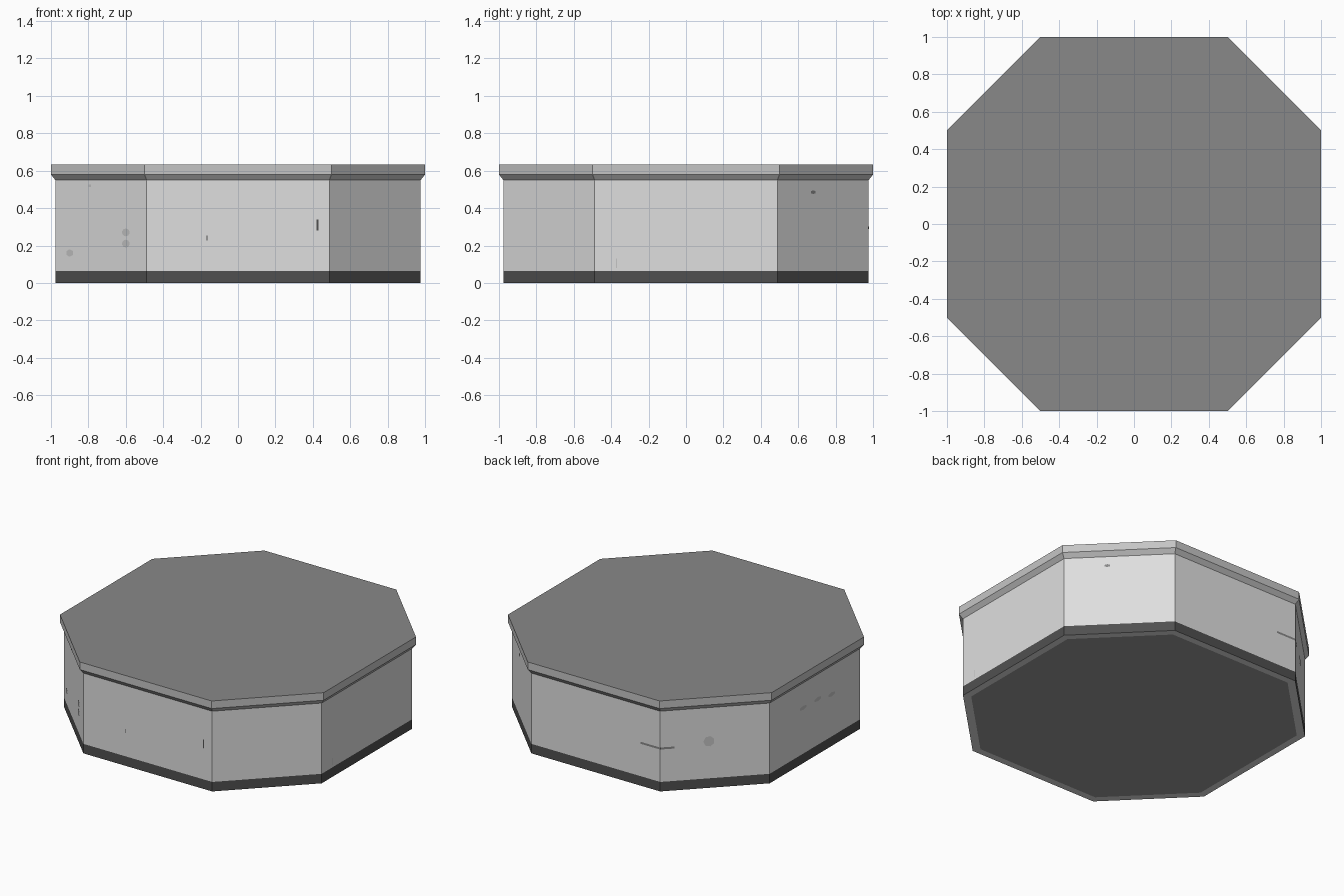
import bpy, math
from mathutils import Vector

if "Cube" in bpy.data.objects:
    bpy.data.objects.remove(bpy.data.objects["Cube"])


def material(name, grey):
    c = grey / 255
    lin = ((c + 0.055) / 1.055) ** 2.4
    m = bpy.data.materials.new(name)
    m.diffuse_color = (lin, lin, lin, 1)
    m.use_nodes = True
    m.node_tree.nodes["Principled BSDF"].inputs["Base Color"].default_value = m.diffuse_color
    return m


WALL = material("light grey wall", 223)
RIM = material("mid grey rim", 197)
TOP = material("dark grey top", 137)
BASE = material("charcoal base", 80)
UNDER = material("grey underside", 155)


def octagon(half, z):
    """Cut-corner square: flats are as long as half the width."""
    h, c = half, half / 2
    return [(c, -h, z), (h, -c, z), (h, c, z), (c, h, z),
            (-c, h, z), (-h, c, z), (-h, -c, z), (-c, -h, z)]


def add_mesh(name, verts, faces, mats, indices):
    me = bpy.data.meshes.new(name)
    me.from_pydata(verts, [], faces)
    for m in mats:
        me.materials.append(m)
    for p, i in zip(me.polygons, indices):
        p.material_index = i
    me.update()
    ob = bpy.data.objects.new(name, me)
    bpy.context.collection.objects.link(ob)
    return ob


def loft(name, rings, mats, ring_mats, bottom=None, top=None):
    """Stack octagon rings (half, z); one material index per band, optional caps."""
    verts = [v for half, z in rings for v in octagon(half, z)]
    faces, idx = [], []
    for r, mi in enumerate(ring_mats):
        for k in range(8):
            a, b = r * 8 + k, r * 8 + (k + 1) % 8
            faces.append((a, b, b + 8, a + 8))
            idx.append(mi)
    if bottom is not None:
        faces.append(tuple(reversed(range(8))))
        idx.append(bottom)
    if top is not None:
        n = len(verts)
        faces.append(tuple(range(n - 8, n)))
        idx.append(top)
    return add_mesh(name, verts, faces, mats, idx)


# Body: underside panel, pale underside border, dark base band, pale wall
loft("body", [(0.93, 0), (0.977, 0), (0.977, 0.065), (0.977, 0.55)],
     [UNDER, WALL, BASE], [1, 2, 1], bottom=0)

# Lid: flared lower edge, upright rim, dark top
loft("lid", [(0.977, 0.55), (1.0, 0.58), (1.0, 0.632)],
     [RIM, TOP], [0, 0], top=1)

# Wall marks: thin flat patches on the eight walls
CORNERS = [Vector(v) for v in octagon(0.977, 0)]
WALLS = {"front": 7, "front_right": 0, "right": 1, "back_right": 2,
         "back": 3, "back_left": 4, "left": 5, "front_left": 6}


def mark(name, wall, t, z, w, h, mat, sides=4):
    """Patch on a wall; t runs 0..1 along it anticlockwise seen from above."""
    k = WALLS[wall]
    a, b = CORNERS[k], CORNERS[(k + 1) % 8]
    u = (b - a).normalized()
    n = Vector((u.y, -u.x, 0))
    c = a.lerp(b, t) + n * 0.002 + Vector((0, 0, z))
    s = 1 / math.cos(math.pi / sides)
    verts = []
    for i in range(sides):
        ang = 2 * math.pi * (i + 0.5) / sides
        verts.append(c + u * (math.cos(ang) * s * w / 2)
                     + Vector((0, 0, math.sin(ang) * s * h / 2)))
    add_mesh(name, verts, [tuple(range(sides))], [mat], [0])


# Dark scratches
mark("front_scratch", "front", 0.935, 0.31, 0.009, 0.06, BASE)
mark("front_nick", "front", 0.33, 0.24, 0.005, 0.025, BASE)
mark("back_scrape", "back", 0.925, 0.295, 0.15, 0.014, TOP)
mark("back_left_scrape", "back_left", 0.065, 0.295, 0.09, 0.014, TOP)

# Pale stains
for i, z in enumerate((0.27, 0.21)):
    mark(f"front_left_spot_{i}", "front_left", 0.775, z, 0.055, 0.04, RIM, 10)
mark("front_left_stain", "front_left", 0.16, 0.16, 0.05, 0.035, RIM, 6)
mark("front_left_fleck", "front_left", 0.38, 0.52, 0.02, 0.012, RIM)
mark("back_left_stain", "back_left", 0.445, 0.32, 0.065, 0.065, RIM, 7)
mark("back_right_stain", "back_right", 0.39, 0.485, 0.036, 0.018, TOP, 6)
mark("right_scratch", "right", 0.12, 0.105, 0.004, 0.05, RIM)
for i, (t, z) in enumerate(((0.37, 0.38), (0.53, 0.38), (0.685, 0.355))):
    mark(f"left_stain_{i}", "left", t, z, 0.07, 0.025, RIM, 6)
